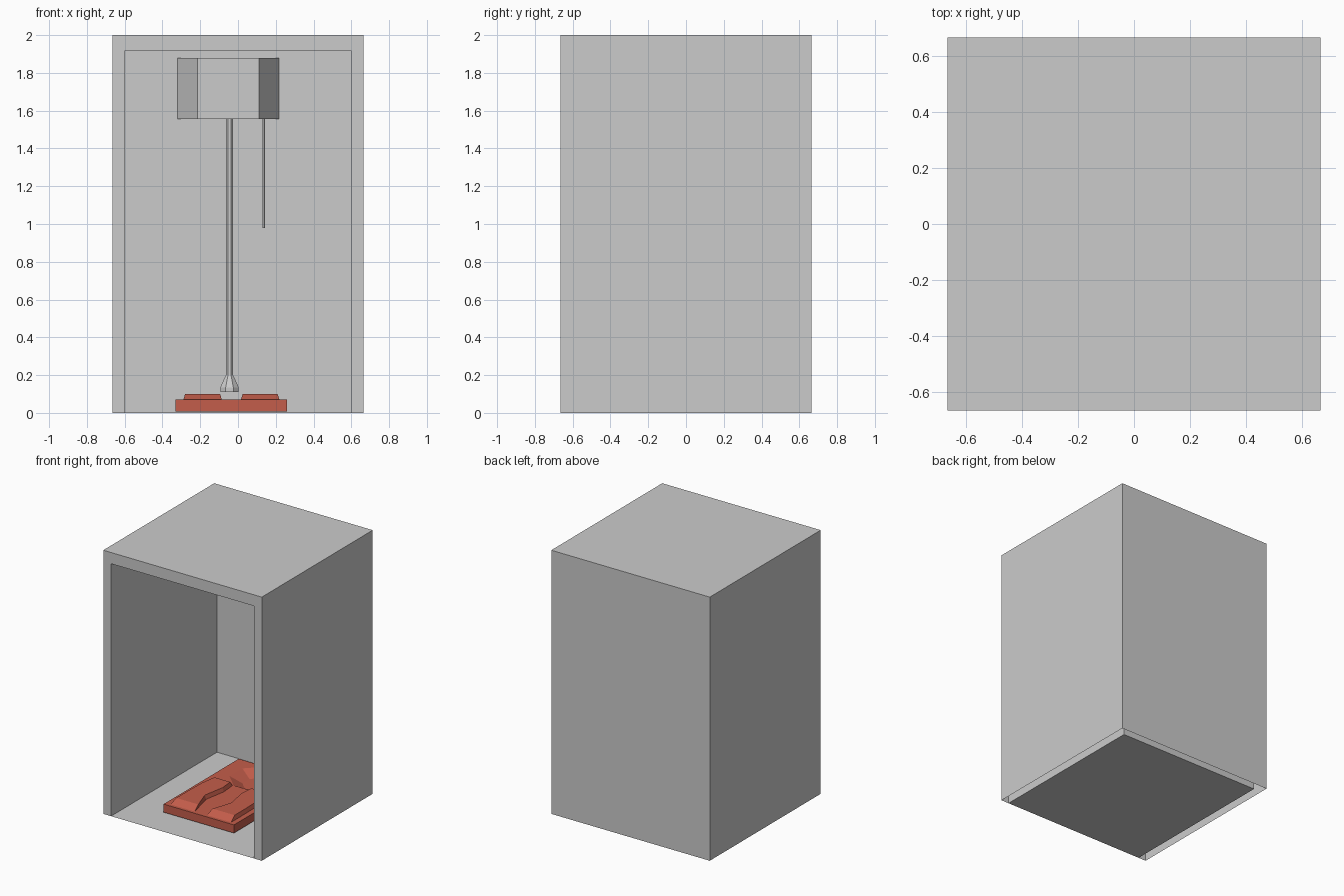
import bpy, bmesh, math

if "Cube" in bpy.data.objects:
    bpy.data.objects.remove(bpy.data.objects["Cube"])

CX = -0.035          # pan centre line
PIPE_X, PIPE_Y = -0.045, 0.5


def finish(name, bm, mat=None):
    bmesh.ops.recalc_face_normals(bm, faces=bm.faces)
    me = bpy.data.meshes.new(name)
    bm.to_mesh(me)
    bm.free()
    ob = bpy.data.objects.new(name, me)
    bpy.context.collection.objects.link(ob)
    if mat:
        me.materials.append(mat)
    return ob


def loft(name, rings, mat=None):
    """Skin a stack of equal-length rings and cap both ends."""
    bm = bmesh.new()
    loops = [[bm.verts.new(p) for p in r] for r in rings]
    n = len(loops[0])
    for a, b in zip(loops, loops[1:]):
        for i in range(n):
            j = (i + 1) % n
            bm.faces.new((a[i], a[j], b[j], b[i]))
    bm.faces.new(loops[0][::-1])
    bm.faces.new(loops[-1])
    return finish(name, bm, mat)


def circle(x, y, z, r, n=8):
    a0 = math.pi / n
    return [(x + r * math.cos(a0 + 2 * math.pi * i / n),
             y + r * math.sin(a0 + 2 * math.pi * i / n), z) for i in range(n)]


def rect(x0, x1, y0, y1, z):
    return [(x0, y0, z), (x1, y0, z), (x1, y1, z), (x0, y1, z)]


red = bpy.data.materials.new("red_ceramic")
red.diffuse_color = (0.55, 0.11, 0.07, 1)
red.use_nodes = True
red.node_tree.nodes["Principled BSDF"].inputs["Base Color"].default_value = red.diffuse_color

# cubicle: outer skin, front frame and inner lining with floor
bm = bmesh.new()


def arch(w, h, y):
    return [bm.verts.new(p) for p in ((-w, y, 0), (-w, y, h), (w, y, h), (w, y, 0))]


arches = [arch(0.665, 2.0, 0.665), arch(0.665, 2.0, -0.665),
          arch(0.6, 1.915, -0.665), arch(0.6, 1.915, 0.605)]
for a, b in zip(arches, arches[1:]):
    for i in range(3):
        bm.faces.new((a[i], a[i + 1], b[i + 1], b[i]))
bm.faces.new(arches[0])
bm.faces.new(arches[3])
f, k = arches[2], arches[3]
bm.faces.new((f[0], f[3], k[3], k[0]))
finish("cubicle", bm)

# pan slab with a sunken octagonal bowl
slab = loft("pan_slab", [rect(CX - 0.295, CX + 0.295, -0.42, 0.48, z) for z in (0.008, 0.07)], red)
cutter = loft("bowl_cutter", [circle(CX, 0.29, 0.025, 0.11), circle(CX, 0.29, 0.07, 0.2),
                              circle(CX, 0.29, 0.1, 0.2)], red)
cutter.hide_render = True
cutter.hide_viewport = True
mod = slab.modifiers.new("bowl", 'BOOLEAN')
mod.operation = 'DIFFERENCE'
mod.solver = 'EXACT'
mod.object = cutter

# sole-shaped footrests, mirrored about the pan centre line
base = [(0.05, -0.4), (0.255, -0.4), (0.255, -0.2), (0.25, -0.03), (0.23, 0.1),
        (0.08, 0.1), (0.07, -0.02), (0.1, -0.19)]
top = [(0.06, -0.34), (0.245, -0.34), (0.245, -0.2), (0.24, -0.03), (0.222, 0.085),
       (0.09, 0.085), (0.08, -0.02), (0.11, -0.19)]
for side, s in (("left", -1), ("right", 1)):
    loft("footrest_" + side, [[(CX + s * u, y, z) for u, y in pts]
                              for pts, z in ((base, 0.068), (top, 0.1))], red)

# high cistern with angled cheeks against the back wall
plan = [(-0.32, 0.603), (-0.215, 0.43), (0.11, 0.43), (0.218, 0.603)]
loft("cistern", [[(x, y, z) for x, y in plan] for z in (1.555, 1.88)])

# flush pipe with flared outlet
loft("flush_pipe", [circle(PIPE_X, PIPE_Y, z, r) for z, r in
                    ((0.11, 0.053), (0.135, 0.053), (0.2, 0.021), (1.56, 0.021))])

# pull cord
loft("pull_cord", [circle(0.137, 0.52, z, 0.007, 6) for z in (0.98, 1.56)])
